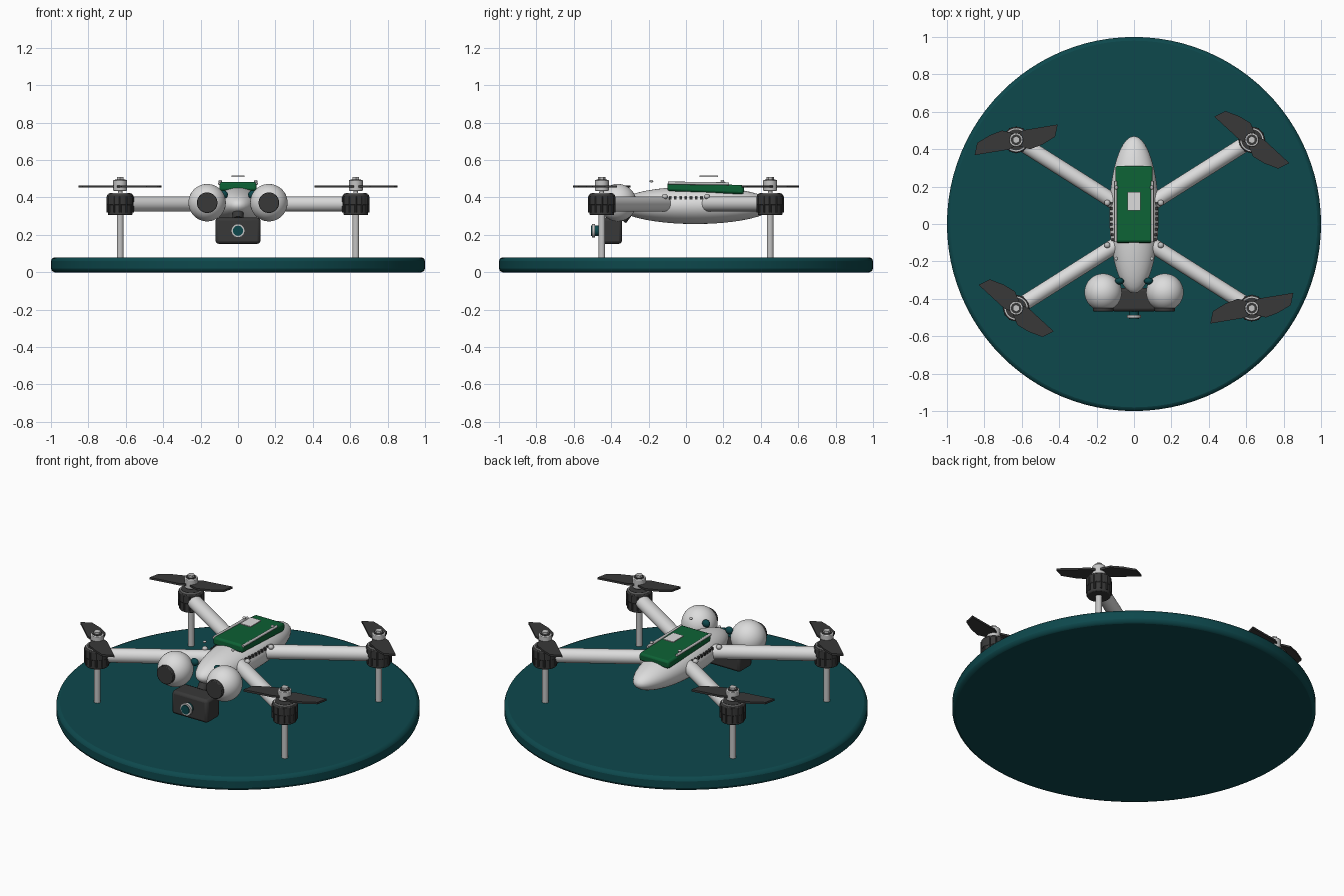
import bpy, bmesh, math
from mathutils import Vector, Matrix

cube = bpy.data.objects.get("Cube")
if cube:
    bpy.data.objects.remove(cube)


def material(name, r, g, b):
    m = bpy.data.materials.new(name)
    m.use_nodes = True
    m.diffuse_color = (r, g, b, 1)
    m.node_tree.nodes["Principled BSDF"].inputs["Base Color"].default_value = (r, g, b, 1)
    return m


TEAL = material("deep teal", 0.004, 0.065, 0.073)
WHITE = material("shell white", 0.72, 0.72, 0.72)
SILVER = material("silver", 0.55, 0.55, 0.55)
BLACK = material("charcoal", 0.04, 0.04, 0.04)
GREEN = material("battery green", 0.004, 0.12, 0.035)


def finish(name, bm, mat, bevel=0, segments=2):
    """Turn a bmesh into a shaded object, with an optional bevel."""
    bmesh.ops.recalc_face_normals(bm, faces=bm.faces)
    me = bpy.data.meshes.new(name)
    bm.to_mesh(me)
    bm.free()
    ob = bpy.data.objects.new(name, me)
    bpy.context.collection.objects.link(ob)
    me.materials.append(mat)
    if bevel:
        mod = ob.modifiers.new("bevel", 'BEVEL')
        mod.width, mod.segments, mod.limit_method = bevel, segments, 'ANGLE'
    bpy.ops.object.select_all(action='DESELECT')
    ob.select_set(True)
    bpy.context.view_layer.objects.active = ob
    bpy.ops.object.shade_smooth_by_angle(angle=math.radians(35))
    return ob


def rod(name, a, b, radius, mat, sides=32, bevel=0):
    """Cylinder between two points."""
    a, b = Vector(a), Vector(b)
    d = b - a
    turn = d.to_track_quat('Z', 'Y').to_matrix().to_4x4()
    bm = bmesh.new()
    bmesh.ops.create_cone(bm, cap_ends=True, segments=sides, radius1=radius, radius2=radius,
                          depth=d.length, matrix=Matrix.Translation((a + b) / 2) @ turn)
    return finish(name, bm, mat, bevel)


def box(name, centre, size, mat, bevel=0, tilt=0):
    bm = bmesh.new()
    bmesh.ops.create_cube(bm, size=1, matrix=Matrix.Translation(centre)
                          @ Matrix.Rotation(tilt, 4, 'X') @ Matrix.Diagonal((*size, 1)))
    return finish(name, bm, mat, bevel)


def ball(name, centre, radii, mat):
    bm = bmesh.new()
    bmesh.ops.create_uvsphere(bm, u_segments=40, v_segments=24, radius=1,
                              matrix=Matrix.Translation(centre) @ Matrix.Diagonal((*radii, 1)))
    return finish(name, bm, mat)


def propeller(name, centre, angle):
    """Two flat swept blades, the second turned half a circle."""
    outline = [(0, 0.03), (0.04, 0.052), (0.12, 0.065), (0.222, 0.082),
               (0.208, 0.016), (0.14, -0.025), (0.075, -0.05), (0, -0.03)]
    bm = bmesh.new()
    for half in (0, math.pi):
        turn = Matrix.Translation(centre) @ Matrix.Rotation(angle + half, 4, 'Z')
        low, high = [[bm.verts.new(turn @ Vector((x, y, z))) for x, y in outline]
                     for z in (-0.006, 0.006)]
        bm.faces.new(low)
        bm.faces.new(high)
        for i in range(len(outline)):
            j = (i + 1) % len(outline)
            bm.faces.new((low[i], low[j], high[j], high[i]))
    return finish(name, bm, BLACK)


# Round stand
rod("base_disc", (0, 0, 0), (0, 0, 0.08), 1, TEAL, 96, 0.02)

# Fuselage
ball("fuselage", (0, 0.05, 0.358), (0.132, 0.42, 0.1), WHITE)

# Battery pack, tilted slightly, with side rails and a floating antenna plate
box("battery", (0, 0.105, 0.45), (0.2, 0.41, 0.048), GREEN, 0.012, math.radians(-2.5))
box("antenna_plate", (0, 0.122, 0.513), (0.07, 0.1, 0.006), WHITE)

for side, s in (("left", 1), ("right", -1)):
    rod(f"rail_{side}", (s * 0.098, -0.095, 0.477), (s * 0.098, 0.23, 0.473), 0.008, SILVER, 12)
    for i, y in enumerate((-0.185, 0.195)):
        ball(f"top_stud_{side}_{i}", (s * 0.095, y, 0.487), (0.01, 0.01, 0.007), SILVER)
    for i in range(8):
        y = -0.085 + 0.028 * i
        x = 0.132 * math.sqrt(1 - ((y - 0.05) / 0.42) ** 2 - 0.16)
        box(f"vent_{side}_{i}", (s * x, y, 0.398), (0.016, 0.014, 0.016), BLACK)

    # Eye domes with dark lenses and teal necks
    ball(f"eye_dome_{side}", (s * 0.165, -0.365, 0.372), (0.1, 0.1, 0.1), WHITE)
    rod(f"eye_lens_{side}", (s * 0.165, -0.44, 0.372), (s * 0.165, -0.467, 0.372), 0.055, BLACK, 32, 0.004)
    ball(f"eye_neck_{side}", (s * 0.078, -0.305, 0.415), (0.024, 0.018, 0.022), TEAL)

    # Arms with their motors, legs and propellers
    for end, e in (("front", -1), ("rear", 1)):
        tag = f"{end}_{side}"
        mx, my = s * 0.63, e * 0.45
        inner = (s * 0.1, e * 0.115, 0.365)
        rod(f"arm_{tag}", inner, (mx, my, 0.365), 0.041, WHITE)
        ball(f"arm_root_{tag}", inner, (0.041, 0.041, 0.041), WHITE)
        ball(f"arm_screw_{tag}", (s * 0.143, e * 0.113, 0.405), (0.016, 0.016, 0.014), SILVER)
        rod(f"leg_{tag}", (mx, my, 0.075), (mx, my, 0.31), 0.018, SILVER, 20)

        rod(f"motor_base_{tag}", (mx, my, 0.305), (mx, my, 0.365), 0.066, BLACK, 32, 0.006)
        rod(f"motor_bell_{tag}", (mx, my, 0.36), (mx, my, 0.416), 0.07, BLACK, 32, 0.005)
        rod(f"motor_ring_{tag}", (mx, my, 0.41), (mx, my, 0.422), 0.062, SILVER)
        rod(f"motor_cap_{tag}", (mx, my, 0.415), (mx, my, 0.424), 0.056, BLACK)
        for i in range(12):
            a = i * math.tau / 12
            x, y = mx + 0.067 * math.cos(a), my + 0.067 * math.sin(a)
            rod(f"motor_rib_{tag}_{i}", (x, y, 0.32), (x, y, 0.405), 0.006, BLACK, 8)

        rod(f"shaft_{tag}", (mx, my, 0.41), (mx, my, 0.5), 0.012, SILVER, 16)
        rod(f"hub_{tag}", (mx, my, 0.435), (mx, my, 0.494), 0.037, SILVER, 32, 0.004)
        rod(f"hub_inlay_{tag}", (mx, my, 0.49), (mx, my, 0.497), 0.028, BLACK)
        rod(f"hub_nut_{tag}", (mx, my, 0.49), (mx, my, 0.51), 0.02, SILVER, 6)
        propeller(f"propeller_{tag}", (mx, my, 0.458), math.radians(0 if s * e < 0 else -52))

# Camera slung under the nose
box("camera_body", (0, -0.405, 0.222), (0.24, 0.125, 0.14), BLACK, 0.016)
rod("camera_mount", (0, -0.345, 0.28), (0, -0.3, 0.34), 0.03, BLACK)
rod("lens_barrel", (0, -0.46, 0.222), (0, -0.49, 0.222), 0.028, TEAL)
rod("lens_ring", (0, -0.487, 0.222), (0, -0.503, 0.222), 0.037, SILVER)
rod("lens_glass", (0, -0.495, 0.222), (0, -0.508, 0.222), 0.027, TEAL)
